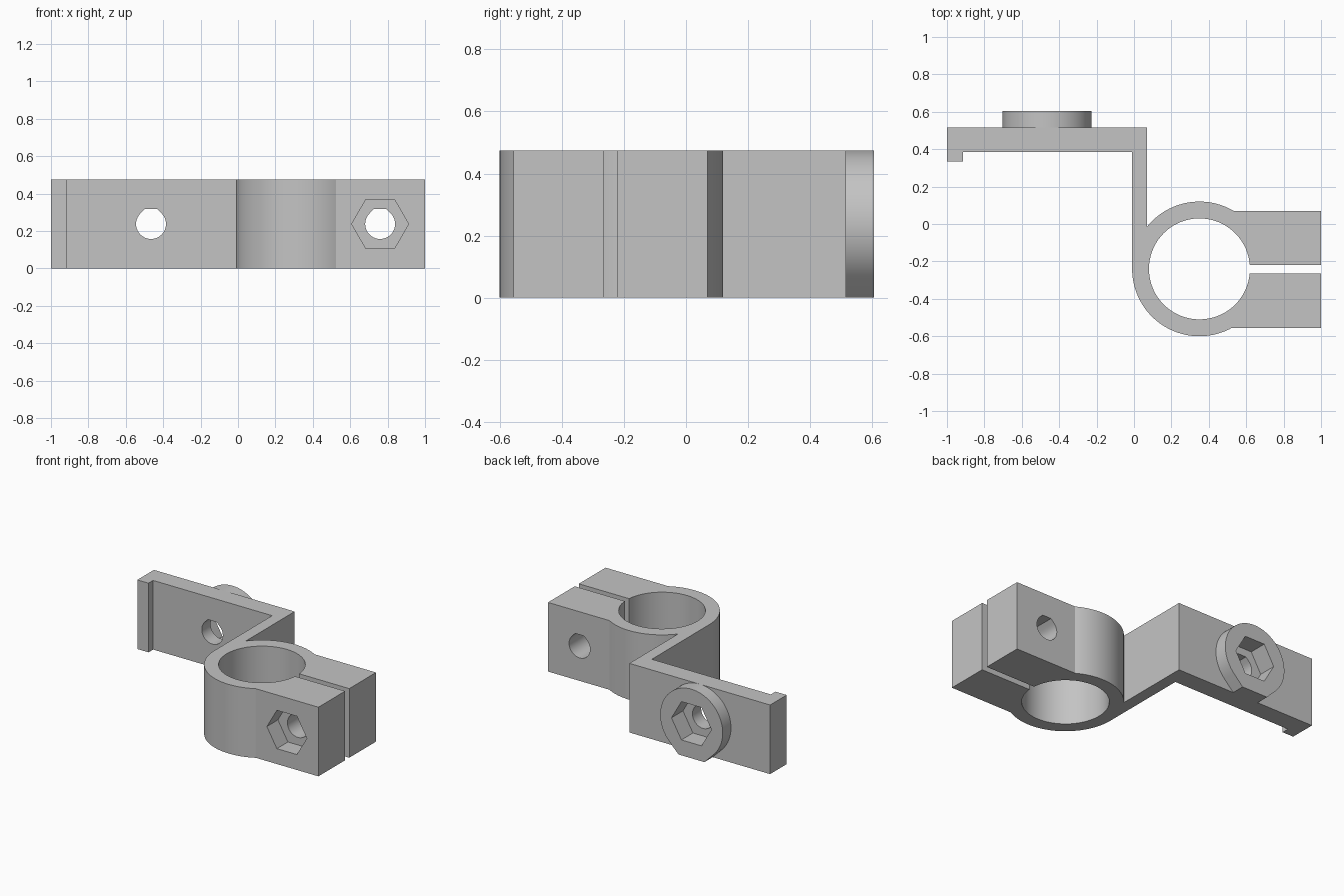
import bpy, bmesh
from math import sin, cos, asin, acos, pi, radians, tan

cube = bpy.data.objects.get("Cube")
if cube:
    bpy.data.objects.remove(cube, do_unlink=True)

H = 0.475              # height of the bracket
MID = H / 2            # height of the bolt axes
CX, CY = 0.35, -0.24   # ring centre
R_OUT, R_IN = 0.36, 0.27
BOLT_CLAMP, BOLT_PLATE = 0.76, -0.465
BACK, FRONT = 0.07, -0.555        # clamp block faces
SLIT_BACK, SLIT_FRONT = -0.22, -0.265
PLATE_BACK, BOSS_BACK = 0.515, 0.605

grey = bpy.data.materials.new("grey_plastic")
grey.use_nodes = True
grey.diffuse_color = (0.55, 0.55, 0.55, 1)
grey.node_tree.nodes["Principled BSDF"].inputs["Base Color"].default_value = (0.55, 0.55, 0.55, 1)


def arc(cx, cy, r, start, end, steps):
    angles = [start + (end - start) * i / steps for i in range(steps + 1)]
    return [(cx + r * cos(a), cy + r * sin(a)) for a in angles]


def prism(name, points, depth):
    """Extrude a closed 3D outline along the depth vector."""
    bm = bmesh.new()
    face = bm.faces.new([bm.verts.new(p) for p in points])
    moved = bmesh.ops.extrude_face_region(bm, geom=[face])["geom"]
    verts = [v for v in moved if isinstance(v, bmesh.types.BMVert)]
    bmesh.ops.translate(bm, verts=verts, vec=depth)
    bmesh.ops.recalc_face_normals(bm, faces=bm.faces)
    mesh = bpy.data.meshes.new(name)
    bm.to_mesh(mesh)
    bm.free()
    mesh.materials.append(grey)
    obj = bpy.data.objects.new(name, mesh)
    bpy.context.collection.objects.link(obj)
    return obj


def along_y(name, outline, x, y0, y1):
    return prism(name, [(x + u, y0, MID + v) for u, v in outline], (0, y1 - y0, 0))


def teardrop(r, side, steps):
    """Circle with 45 degree shoulders and a flat, on top (side 1) or bottom (-1)."""
    flat = r * tan(pi / 8)
    pts = arc(0, 0, r, radians(135), radians(405), steps) + [(flat, r), (-flat, r)]
    return [(u, side * v) for u, v in pts]


def cut(obj, cutters):
    for c in cutters:
        mod = obj.modifiers.new(c.name, "BOOLEAN")
        mod.operation, mod.solver, mod.object = "DIFFERENCE", "EXACT", c
    bpy.context.view_layer.update()
    graph = bpy.context.evaluated_depsgraph_get()
    mesh = bpy.data.meshes.new_from_object(obj.evaluated_get(graph))
    obj.modifiers.clear()
    obj.data = mesh


def ring_angle(y, r):
    return asin((y - CY) / r)


# Bracket outline: ring, arm, plate with lip, split clamp block
arm_left, arm_right = CX - R_OUT, 0.07
outline = arc(CX, CY, R_OUT, ring_angle(FRONT, R_OUT), -pi, 40)
outline += [(arm_left, 0.385), (-0.915, 0.385), (-0.915, 0.335), (-1, 0.335),
            (-1, PLATE_BACK), (arm_right, PLATE_BACK)]
outline += arc(CX, CY, R_OUT, acos((arm_right - CX) / R_OUT), ring_angle(BACK, R_OUT), 20)
outline += [(1, BACK), (1, SLIT_BACK)]
outline += arc(CX, CY, R_IN, ring_angle(SLIT_BACK, R_IN),
               2 * pi + ring_angle(SLIT_FRONT, R_IN), 72)
outline += [(1, SLIT_FRONT), (1, FRONT)]
bracket = prism("clamp_bracket", [(x, y, 0) for x, y in outline], (0, 0, H))

# Round boss behind the plate
boss = along_y("bolt_boss", teardrop(MID, -1, 54), BOLT_PLATE, PLATE_BACK, BOSS_BACK)

# Bolt holes and hexagonal nut pockets
hole = teardrop(0.08, 1, 30)
hexagon = arc(0, 0, 0.152, 0, 2 * pi, 6)[:-1]
clamp_cutters = [along_y("clamp_hole_cutter", hole, BOLT_CLAMP, -0.8, 0.3),
                 along_y("clamp_nut_cutter", hexagon, BOLT_CLAMP, -0.8, FRONT + 0.12)]
plate_cutters = [along_y("plate_hole_cutter", hole, BOLT_PLATE, 0.2, 0.8),
                 along_y("plate_nut_cutter", hexagon, BOLT_PLATE, BOSS_BACK - 0.125, 0.8)]
cut(bracket, clamp_cutters + plate_cutters)
cut(boss, plate_cutters)
for c in clamp_cutters + plate_cutters:
    bpy.data.objects.remove(c, do_unlink=True)

# Smooth the curved walls, keep the corners crisp
bpy.ops.object.select_all(action="DESELECT")
for obj in (bracket, boss):
    obj.select_set(True)
bpy.context.view_layer.objects.active = bracket
bpy.ops.object.shade_smooth_by_angle(angle=radians(20))
